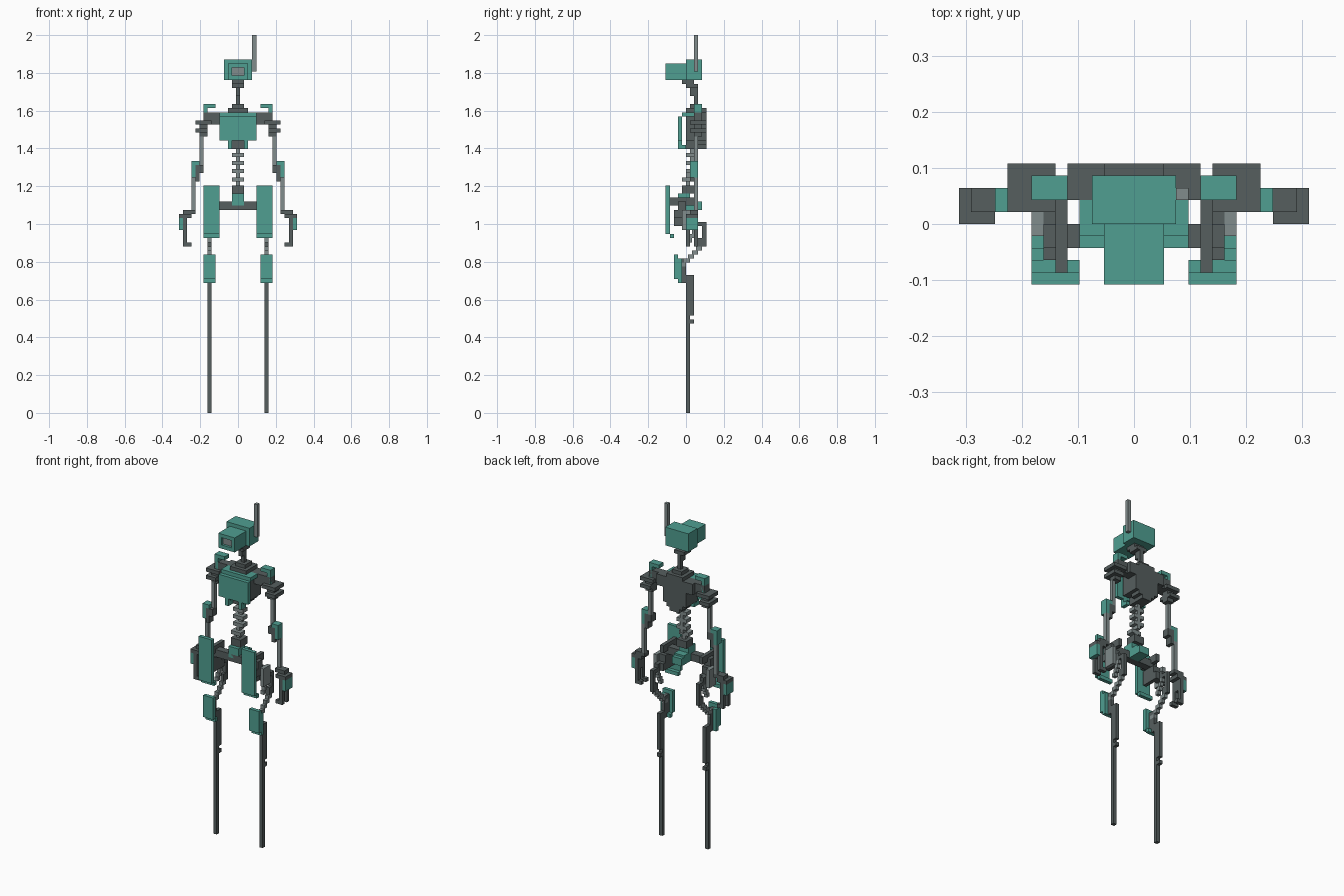
import bpy, bmesh
from mathutils import Vector

cube = bpy.data.objects.get("Cube")
if cube:
    bpy.data.objects.remove(cube, do_unlink=True)

U = 2 / 93  # one block


def material(name, rgb):
    m = bpy.data.materials.new(name)
    m.use_nodes = True
    m.diffuse_color = (*rgb, 1)
    m.node_tree.nodes["Principled BSDF"].inputs["Base Color"].default_value = (*rgb, 1)
    return m


TEAL = material("teal armour", (0.08, 0.345, 0.285))
DARK = material("dark metal", (0.092, 0.113, 0.113))
LIGHT = material("light metal", (0.22, 0.265, 0.265))


def part(name, mat, *boxes, side=1):
    """Boxes are (x0, x1, y0, y1, z0, z1) in block units."""
    bm = bmesh.new()
    for x0, x1, y0, y1, z0, z1 in boxes:
        verts = bmesh.ops.create_cube(bm, size=U)["verts"]
        size = Vector((x1 - x0, y1 - y0, z1 - z0))
        mid = Vector((side * (x0 + x1) / 2, (y0 + y1) / 2, (z0 + z1) / 2)) * U
        bmesh.ops.scale(bm, vec=size, verts=verts)
        bmesh.ops.translate(bm, vec=mid, verts=verts)
    mesh = bpy.data.meshes.new(name)
    bm.to_mesh(mesh)
    bm.free()
    mesh.materials.append(mat)
    obj = bpy.data.objects.new(name, mesh)
    bpy.context.collection.objects.link(obj)


# Head: rear block and snout with a recessed eye
part("head", TEAL, (-3.5, 3.5, 0, 4, 82, 87), (-2.5, 2.5, -4, 0, 82, 86))
part("snout_rim", TEAL,
     (-2.5, 2.5, -5, -4, 82, 83), (-2.5, 2.5, -5, -4, 85, 86),
     (-2.5, -1.5, -5, -4, 83, 85), (1.5, 2.5, -5, -4, 83, 85))
part("eye", LIGHT, (-1.5, 1.5, -4.3, -4, 83, 85))
part("antenna", LIGHT, (3.5, 4.5, 2, 3, 84, 93))

# Neck bends backwards on its way down
part("neck", DARK,
     (-1.5, 1.5, -1, 2, 81, 82), (-1.5, 1.5, 0, 3, 80, 81),
     (-0.5, 0.5, 1, 3, 78, 80), (-0.5, 0.5, 2, 3, 76, 78),
     (-1.5, 1.5, 1, 4, 75, 76), (-2.5, 2.5, 0, 5, 74, 75))

# Torso and chest plate
part("torso", DARK,
     (-3.5, 3.5, 0, 5, 67, 73), (-5.5, 5.5, 2, 5, 71, 74),
     (-1.5, 1.5, 0, 5, 65, 67), (-2.5, 2.5, 2, 5, 66, 67))
part("chest_plate", TEAL,
     (-4.5, 4.5, -2, -1, 67, 73), (-4.5, 4.5, -1, 2, 73, 74),
     (-2.5, -1.5, -2, -1, 65, 67), (1.5, 2.5, -2, -1, 65, 67),
     (-2.5, -1.5, -1, 0, 65, 66), (1.5, 2.5, -1, 0, 65, 66))

# Spine
part("spine_column", LIGHT, (-0.5, 0.5, 1, 2, 58, 65), (-0.5, 0.5, 0, 1, 56, 59))
for i in range(4):
    y = 0 if i else -1
    part(f"vertebra_{i + 1}", LIGHT, (-1.5, 1.5, y, y + 2, 57 + 2 * i, 58 + 2 * i))

# Pelvis
part("waist", DARK, (-1.5, 1.5, -1, 2, 54, 56))
part("pelvis", TEAL,
     (-1.5, 1.5, -2, 1, 51, 54), (-1.5, 1.5, -1, 3, 50, 52.5), (-1.5, 1.5, 2, 4, 50, 52))
part("hip_bar", DARK, (-7.5, 7.5, -2, 0, 50, 52))

for label, s in (("left", 1), ("right", -1)):
    # Shoulder and arm
    part(f"{label}_shoulder", DARK,
         (5.5, 8.5, 2, 4, 71, 74), (6.5, 10.5, 1, 5, 71, 72), (7.5, 9.5, 2, 4, 70, 71),
         (7.5, 10.5, 1, 5, 69, 70), (7.5, 9.5, 2, 4, 68, 69), side=s)
    part(f"{label}_shoulder_pad", TEAL,
         (5.5, 8.5, 2, 4, 75, 76), (7.5, 8.5, 2, 4, 72, 75), side=s)
    part(f"{label}_upper_arm", LIGHT, (8.5, 9.5, 2, 3, 61, 68), side=s)
    part(f"{label}_elbow", DARK,
         (8.5, 10.5, 1, 3, 59, 61), (9.5, 10.5, 1, 3, 57, 59), side=s)
    part(f"{label}_elbow_guard", TEAL,
         (9.5, 11.5, 1, 3, 61, 62), (10.5, 11.5, 1, 3, 58, 61), side=s)
    part(f"{label}_forearm", LIGHT, (10.5, 11.5, 2, 3, 50, 58), side=s)
    # Hand
    part(f"{label}_hand", DARK,
         (10.5, 13.5, 1, 3, 49, 50), (11.5, 14.5, 0, 3, 48, 49), (12.5, 13.5, 0, 3, 45, 48),
         (12.5, 13.5, 0, 1, 41, 45), (12.5, 13.5, 2, 3, 41, 45),
         (11.5, 12.5, 0, 1, 41, 42), (11.5, 12.5, 2, 3, 41, 42), side=s)
    part(f"{label}_hand_guard", TEAL, (13.5, 14.5, 0, 3, 45, 48), side=s)

    # Thigh plate, hip joint and the backward bent thigh
    part(f"{label}_thigh_plate", TEAL,
         (4.5, 8.5, -5, -4, 44, 56), (4.5, 8.5, -4, -3, 43, 44), side=s)
    part(f"{label}_hip_joint", DARK,
         (5.5, 6.5, -4, 2, 51, 53), (5.5, 7.5, -3, 1, 48, 50), (5.5, 6.5, -3, 2, 46, 48),
         (6.5, 7.5, 0, 3, 46, 48), side=s)
    part(f"{label}_hip_rod", LIGHT, (7.5, 8.5, -1, 2, 45, 50), side=s)
    part(f"{label}_thigh", DARK,
         (6.5, 7.5, 3, 5, 46, 47), (6.5, 7.5, 4, 5, 41, 46), (6.5, 7.5, 3, 4, 41, 43), side=s)
    part(f"{label}_thigh_steps", LIGHT,
         *[(6.5, 7.5, 2.5 - i, 4 - i, 40 - i, 41 - i) for i in range(5)],
         *[(6.5, 7.5, 2 - i / 2, 3 - i / 2, 45 - i, 46 - i) for i in range(4)], side=s)

    # Knee and lower leg
    part(f"{label}_knee", DARK,
         (6.5, 7.5, -2, 0, 33, 38), (6.5, 7.5, -1, 1, 32, 34), side=s)
    part(f"{label}_knee_pad", TEAL,
         (5.5, 8.5, -3, -2, 33, 39), (5.5, 8.5, -2, -1, 32, 33),
         (7.5, 8.5, -2, -1, 33, 38), side=s)
    part(f"{label}_lower_leg", DARK,
         (6.5, 7.5, 0, 1, 0, 34), (6.5, 7.5, 1, 2, 24, 34), (6.5, 7.5, 1, 2, 22, 23), side=s)
